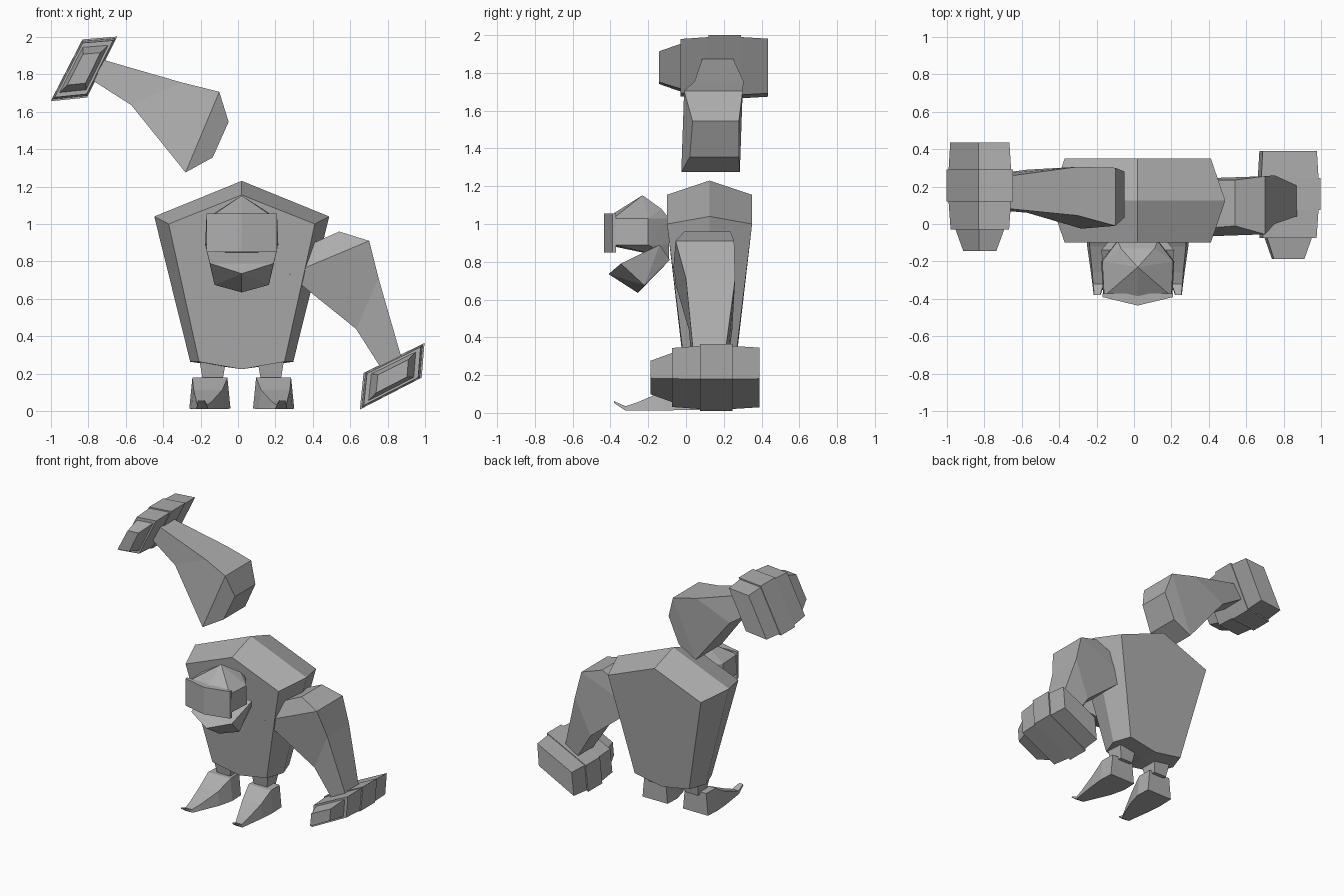
import bpy, bmesh

if "Cube" in bpy.data.objects:
    bpy.data.objects.remove(bpy.data.objects["Cube"])

CX = 0.02  # body centre line

stone = bpy.data.materials.new("grey")
stone.diffuse_color = (0.42, 0.42, 0.42, 1)
stone.use_nodes = True
stone.node_tree.nodes["Principled BSDF"].inputs["Base Color"].default_value = stone.diffuse_color


def finish(name, bm):
    bmesh.ops.recalc_face_normals(bm, faces=bm.faces)
    me = bpy.data.meshes.new(name)
    bm.to_mesh(me)
    bm.free()
    me.materials.append(stone)
    ob = bpy.data.objects.new(name, me)
    bpy.context.collection.objects.link(ob)
    return ob


def loft(name, rings, fix=lambda p: p):
    """Skin a list of equal-length rings and cap both ends."""
    bm = bmesh.new()
    vs = [[bm.verts.new(fix(p)) for p in r] for r in rings]
    n = len(vs[0])
    for a, b in zip(vs, vs[1:]):
        for i in range(n):
            j = (i + 1) % n
            bm.faces.new((a[i], a[j], b[j], b[i]))
    bm.faces.new(vs[0])
    bm.faces.new(vs[-1])
    return finish(name, bm)


def hull(name, pts):
    """Convex solid around points."""
    bm = bmesh.new()
    for p in pts:
        bm.verts.new(p)
    bmesh.ops.convex_hull(bm, input=bm.verts)
    loose = [v for v in bm.verts if not v.link_faces]
    bmesh.ops.delete(bm, geom=loose, context='VERTS')
    bmesh.ops.dissolve_limit(bm, angle_limit=0.02, verts=bm.verts, edges=bm.edges)
    return finish(name, bm)


def both(pts):
    """Mirror points over the body centre line."""
    return [(CX + s * x, y, z) for x, y, z in pts for s in (1, -1)]


# body: front, middle and back sections
def body_ring(y_top, y_bot, w_top, w_bot, z_peak, z_sh, z_mid):
    return [(CX, y_top, z_peak), (CX + w_top, y_top, z_sh), (CX + w_bot, y_bot, 0.265),
            (CX, y_bot, z_mid), (CX - w_bot, y_bot, 0.265), (CX - w_top, y_top, z_sh)]


loft("body", [body_ring(-0.10, -0.01, 0.39, 0.228, 1.155, 1.0, 0.225),
              body_ring(0.125, 0.125, 0.467, 0.275, 1.23, 1.04, 0.225),
              body_ring(0.35, 0.26, 0.39, 0.228, 1.155, 1.0, 0.225)])

# head: side wall, peaked roof, visor and jaw
outline = [(0, -0.425), (0.185, -0.385), (0.195, -0.2), (0.11, -0.09)]
hull("head", both([(x, y, 0.89) for x, y in outline]
                  + [(x * 0.97, y, 1.03) for x, y in outline]
                  + [(0, -0.23, 1.152), (0.09, -0.13, 1.08), (0.10, -0.09, 0.82)]))
hull("visor", both([(x, y, z) for z in (0.85, 1.055)
                    for x, y in ((0, -0.435), (0.188, -0.39), (0.188, -0.37))]))
hull("jaw", both([(0, -0.41, 0.735), (0.17, -0.345, 0.79), (0.0, -0.255, 0.635),
                  (0.145, -0.22, 0.675), (0.195, -0.14, 0.89), (0.15, -0.085, 0.81)]))


# arms: one raised, the other the same shape with x and z swapped
def raised(p):
    return p


def lowered(p):
    return (p[2] - 1.005, p[1] - 0.045, p[0] + 1.01)


def arm_ring(top, bottom, y_top, y_bot):
    return [(top[0], y_top[0], top[1]), (top[0], y_top[1], top[1]),
            (bottom[0], y_bot[1], bottom[1]), (bottom[0], y_bot[0], bottom[1])]


def hand_ring(y, s):
    c = (-0.823, 1.828)
    corners = ((-0.645, 2.0), (-0.83, 1.985), (-1.0, 1.655), (-0.805, 1.675))
    return [(c[0] + (x - c[0]) * s, y, c[1] + (z - c[1]) * s) for x, z in corners]


ARM = [arm_ring((-0.05, 1.545), (-0.135, 1.355), (0.035, 0.28), (0.02, 0.28)),
       arm_ring((-0.10, 1.705), (-0.28, 1.275), (-0.01, 0.30), (-0.025, 0.285)),
       arm_ring((-0.30, 1.755), (-0.57, 1.635), (0.045, 0.305), (0.06, 0.29)),
       arm_ring((-0.75, 1.885), (-0.79, 1.775), (0.09, 0.245), (0.08, 0.26))]
HAND = {"finger_middle": ((0.12, 1.0), (0.29, 1.0)),
        "finger_front": ((-0.03, 0.88), (0.12, 0.94)),
        "finger_back": ((0.29, 0.94), (0.435, 0.89)),
        "thumb": ((-0.143, 0.5), (-0.03, 0.73))}

for side, fix in (("raised", raised), ("lowered", lowered)):
    loft(side + "_arm", ARM, fix)
    for part, spans in HAND.items():
        loft(side + "_" + part, [hand_ring(y, s) for y, s in spans], fix)

# feet with curled, outward pointing toes, and ankles
# y, centre offset, half width, bottom, top
FOOT = [(0.10, 0.17, 0.105, 0.015, 0.18), (-0.01, 0.17, 0.11, 0.015, 0.18),
        (-0.12, 0.18, 0.09, 0.013, 0.115), (-0.26, 0.20, 0.05, 0.013, 0.055),
        (-0.32, 0.21, 0.032, 0.012, 0.035), (-0.38, 0.217, 0.018, 0.052, 0.062)]
for side, s in (("left", 1), ("right", -1)):
    loft(side + "_foot", [[(CX + s * (c + a * w), y, z)
                           for a, z in ((-1, lo), (1, lo), (0.85, hi), (-0.85, hi))]
                          for y, c, w, lo, hi in FOOT])
    loft(side + "_ankle", [[(CX + s * (0.155 + a * w), 0.075 + b * w, z)
                            for a, b in ((-1, -1), (1, -1), (1, 1), (-1, 1))]
                           for z, w in ((0.16, 0.052), (0.30, 0.075))])
